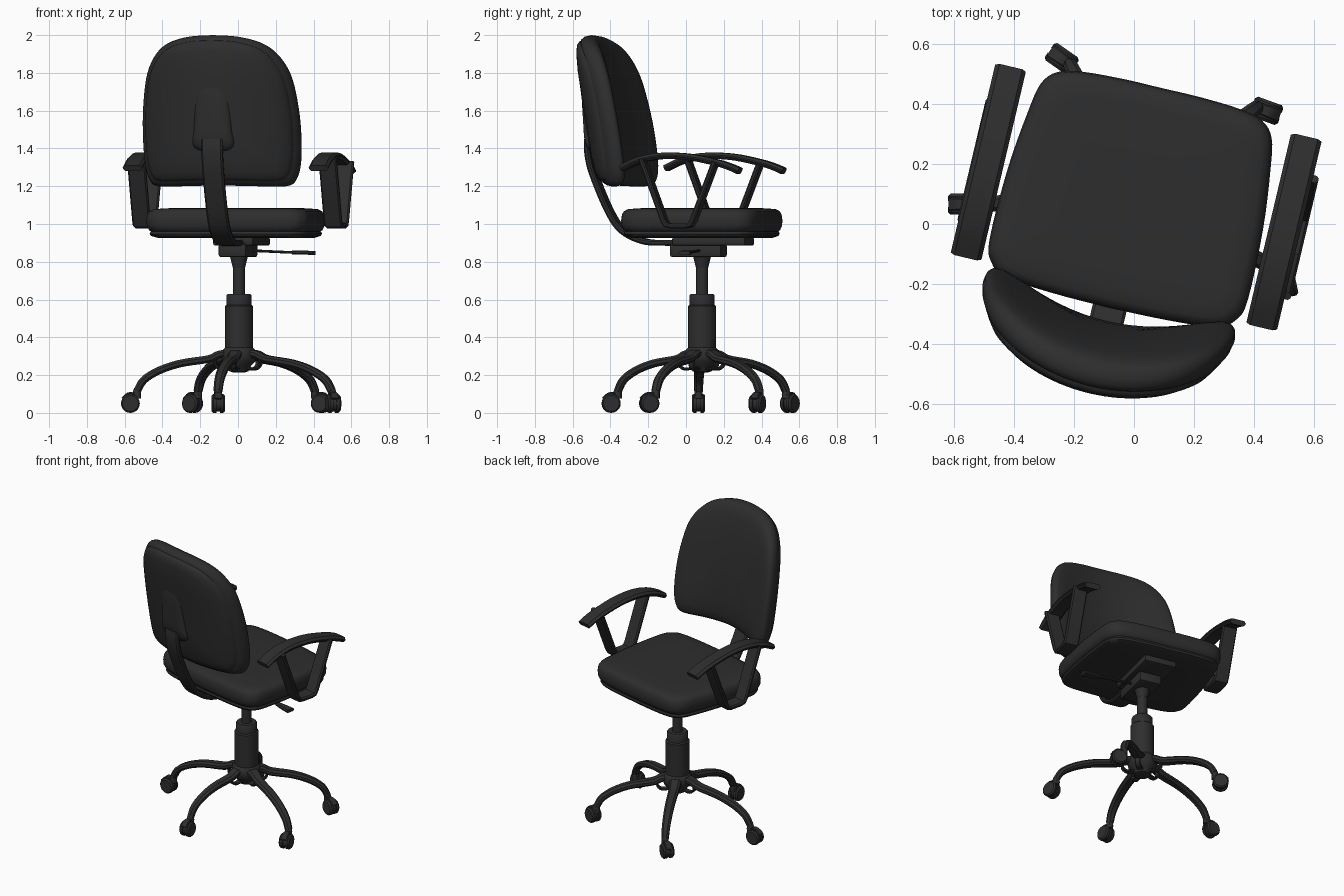
import bpy, bmesh, math
from mathutils import Matrix, Vector

cube = bpy.data.objects.get("Cube")
if cube:
    bpy.data.objects.remove(cube, do_unlink=True)

COLOR = (0.027, 0.027, 0.027, 1)
mat = bpy.data.materials.new("charcoal black")
mat.use_nodes = True
mat.diffuse_color = COLOR
mat.node_tree.nodes["Principled BSDF"].inputs["Base Color"].default_value = COLOR
mat.node_tree.nodes["Principled BSDF"].inputs["Roughness"].default_value = 0.7

CENTRE = Matrix.Translation((0.005, 0.085, 0))
CHAIR = CENTRE @ Matrix.Rotation(math.radians(-13.3), 4, 'Z')


def finish(name, bm, matrix=CHAIR, angle=40):
    bmesh.ops.recalc_face_normals(bm, faces=bm.faces[:])
    bm.transform(matrix)
    mesh = bpy.data.meshes.new(name)
    bm.to_mesh(mesh)
    bm.free()
    mesh.materials.append(mat)
    obj = bpy.data.objects.new(name, mesh)
    bpy.context.collection.objects.link(obj)
    bpy.ops.object.select_all(action='DESELECT')
    obj.select_set(True)
    bpy.context.view_layer.objects.active = obj
    bpy.ops.object.shade_smooth_by_angle(angle=math.radians(angle))


def smooth_path(points, steps=5):
    """Catmull-Rom curve through 2D points."""
    p = [Vector(q) for q in points]
    p = [2 * p[0] - p[1]] + p + [2 * p[-1] - p[-2]]
    out = []
    for a, b, c, d in zip(p, p[1:], p[2:], p[3:]):
        for i in range(steps):
            t = i / steps
            out.append(0.5 * (2 * b + (c - a) * t + (2 * a - 5 * b + 4 * c - d) * t * t
                              + (3 * b - 3 * c + d - a) * t ** 3))
    return out + [p[-2]]


def layered(name, outline, layers, shape=lambda u, v, h: (u, v, h), matrix=CHAIR, angle=40):
    """Stack scaled copies of an outline (scale, height), closed at both ends."""
    bm = bmesh.new()
    n = len(outline)
    mid_v = (min(p[1] for p in outline) + max(p[1] for p in outline)) / 2
    rings = [[bm.verts.new(shape(u * s, mid_v + (v - mid_v) * s, h)) for u, v in outline]
             for s, h in layers]
    for a, b in zip(rings, rings[1:]):
        for i in range(n):
            j = (i + 1) % n
            bm.faces.new((a[i], a[j], b[j], b[i]))
    for ring, (s, h) in ((rings[0], layers[0]), (rings[-1], layers[-1])):
        tip = bm.verts.new(shape(0, mid_v, h))
        for i in range(n):
            bm.faces.new((ring[i], ring[(i + 1) % n], tip))
    finish(name, bm, matrix, angle)


def strip(name, path, w0, w1, thick, matrix=CHAIR, x=0, crown=0.3):
    """Sweep a soft-edged flat bar along a path of (y, z) points."""
    bm = bmesh.new()
    rings = []
    for i, p in enumerate(path):
        t = (path[min(i + 1, len(path) - 1)] - path[max(i - 1, 0)]).normalized()
        w = (w0 + (w1 - w0) * i / (len(path) - 1)) / 2
        k, e = thick / 2, min(thick * crown, w * 0.6)
        section = [(w, -k + e), (w, k - e), (w - e, k), (e - w, k),
                   (-w, k - e), (-w, e - k), (e - w, -k), (w - e, -k)]
        rings.append([bm.verts.new((x + a, p.x - t.y * b, p.y + t.x * b)) for a, b in section])
    for a, b in zip(rings, rings[1:]):
        for i in range(8):
            j = (i + 1) % 8
            bm.faces.new((a[i], a[j], b[j], b[i]))
    bm.faces.new(rings[0])
    bm.faces.new(rings[-1])
    finish(name, bm, matrix)


def box(name, low, high, bevel=0.012):
    bm = bmesh.new()
    low, high = Vector(low), Vector(high)
    bmesh.ops.create_cube(bm, size=1, matrix=Matrix.Translation((low + high) / 2)
                          @ Matrix.Diagonal((*(high - low), 1)))
    bmesh.ops.bevel(bm, geom=bm.edges[:], offset=bevel, segments=2, affect='EDGES', profile=0.5)
    finish(name, bm)


def circle(n):
    return [(math.cos(2 * math.pi * i / n), math.sin(2 * math.pi * i / n)) for i in range(n)]


def mirrored(half):
    right = smooth_path(half, 4)
    return right + [Vector((-p.x, p.y)) for p in reversed(right[1:-1])]


# Seat cushion and pan: rounded square, a little wider at the rear
seat_outline = mirrored([(0, -0.375), (0.2, -0.37), (0.36, -0.355), (0.42, -0.315), (0.442, -0.24),
                         (0.437, 0), (0.415, 0.2), (0.395, 0.3), (0.35, 0.35),
                         (0.27, 0.37), (0.13, 0.378), (0, 0.378)])
layered("seat_cushion", seat_outline,
        [(0.5, 0.955), (0.93, 0.957), (0.97, 0.967), (0.995, 0.99), (1, 1.02), (0.99, 1.05),
         (0.965, 1.068), (0.92, 1.078), (0.8, 1.083), (0.5, 1.086)], angle=60)
layered("seat_pan", seat_outline,
        [(0.5, 0.925), (0.88, 0.927), (0.95, 0.937), (0.965, 0.948), (0.955, 0.96), (0.5, 0.962)])


# Backrest: cushion, rear shell and bar socket share one curved surface
def back_surface(u, v, h):
    return (u, -0.485 - 0.16 * (v - 1.3) + 0.7 * u * u + h, v)


def socket_surface(u, v, h):
    return back_surface(u, v, h * (1 - 0.7 * (v - 1.39)))


back_outline = mirrored([(0, 1.205), (0.2, 1.2), (0.35, 1.2), (0.4, 1.235), (0.425, 1.33),
                         (0.43, 1.5), (0.417, 1.66), (0.388, 1.8), (0.33, 1.9),
                         (0.25, 1.96), (0.13, 1.992), (0, 2.0)])
layered("backrest_cushion", back_outline,
        [(0.3, -0.075), (0.6, -0.07), (0.85, -0.06), (0.95, -0.048), (0.985, -0.03), (1, -0.005),
         (0.99, 0.02), (0.965, 0.037), (0.92, 0.05), (0.8, 0.063), (0.55, 0.073), (0.25, 0.078)],
        back_surface, angle=60)
layered("backrest_shell", back_outline,
        [(0.3, -0.094), (0.6, -0.09), (0.8, -0.083), (0.89, -0.073), (0.93, -0.058), (0.935, -0.035)],
        back_surface, angle=60)
socket_outline = mirrored([(0, 1.385), (0.08, 1.388), (0.113, 1.42), (0.105, 1.5),
                           (0.095, 1.65), (0.07, 1.75), (0, 1.78)])
layered("bar_socket", socket_outline,
        [(0.4, -0.126), (0.7, -0.123), (0.88, -0.115), (0.97, -0.102), (1, -0.075)],
        socket_surface, angle=60)

# Curved bar joining the backrest to the mechanism
strip("backrest_bar", smooth_path([(-0.615, 1.45), (-0.615, 1.38), (-0.59, 1.27), (-0.505, 1.07),
                                   (-0.43, 0.965), (-0.32, 0.91), (-0.2, 0.9), (0.05, 0.9)]),
      0.115, 0.115, 0.03)

# Armrests: arched pad on a V-shaped support
pad_path = smooth_path([(-0.315, 1.295), (-0.22, 1.337), (-0.1, 1.36),
                        (0.05, 1.355), (0.2, 1.325), (0.28, 1.3), (0.325, 1.28)])
support_path = [Vector(p) for p in ((-0.2, 1.345), (-0.08, 1.02), (-0.065, 0.995), (-0.04, 0.99),
                                    (0.04, 0.99), (0.065, 0.995), (0.08, 1.02), (0.2, 1.33))]
for side, pad_x, support_x in (("left", 0.507, 0.53), ("right", -0.505, -0.512)):
    strip(side + "_arm_pad", pad_path, 0.105, 0.105, 0.034, x=pad_x, crown=0.4)
    strip(side + "_arm_support", support_path, 0.098, 0.098, 0.026, x=support_x)

# Tilt mechanism and lever
box("mechanism_plate", (-0.11, -0.14, 0.885), (0.11, 0.26, 0.93))
box("mechanism_body", (-0.075, -0.16, 0.825), (0.075, 0.12, 0.895))
TURN = CHAIR @ Matrix.Rotation(math.radians(-90), 4, 'Z')
strip("lever_rod", [Vector((0.05, 0.86)), Vector((0.16, 0.855)), Vector((0.32, 0.848))],
      0.016, 0.016, 0.014, TURN)
strip("lever_paddle", smooth_path([(0.29, 0.85), (0.33, 0.849), (0.41, 0.847)]),
      0.03, 0.06, 0.021, TURN)

# Gas lift column
ring = circle(32)
layered("gas_rod", ring, [(0.032, 0.6), (0.032, 0.79)])
layered("rod_cone", ring, [(0.033, 0.77), (0.048, 0.83)])
layered("column_cover", ring, [(0.074, 0.3), (0.074, 0.565), (0.066, 0.572), (0.066, 0.622), (0.06, 0.63)])
layered("base_hub", ring, [(0.035, 0.215), (0.05, 0.22), (0.065, 0.25), (0.085, 0.27),
                           (0.092, 0.3), (0.088, 0.33), (0.074, 0.345)])

# Five-star base with swivelled twin-wheel casters: leg angle, reach and caster heading
leg_profile = [(0.1, 0.318), (0.2, 0.308), (0.3, 0.285), (0.57, 0.262), (0.78, 0.225),
               (0.93, 0.175), (1, 0.115)]
lug_path = smooth_path([(0.04, 0.24), (0.095, 0.232), (0.125, 0.255), (0.122, 0.29)], 3)
wheel = circle(20)
legs = [(116, 0.495, 145), (37, 0.505, -20), (-26.5, 0.55, -78), (-104, 0.46, -88), (182, 0.54, 180)]
for i, (angle, reach, swivel) in enumerate(legs, 1):
    spin = CENTRE @ Matrix.Rotation(math.radians(angle - 90), 4, 'Z')
    strip(f"base_leg_{i}", smooth_path([(r * reach, z) for r, z in leg_profile]),
          0.075, 0.045, 0.04, spin)
    strip(f"hub_lug_{i}", lug_path, 0.04, 0.03, 0.014, spin)
    pivot = spin @ Vector((0, reach, 0))
    place = Matrix.Translation(pivot) @ Matrix.Rotation(math.radians(swivel - 90), 4, 'Z')
    layered(f"caster_stem_{i}", circle(12), [(0.022, 0.075), (0.022, 0.115), (0.014, 0.13)],
            matrix=place)
    strip(f"caster_hood_{i}", smooth_path([(-0.015, 0.095), (0.02, 0.102), (0.05, 0.1), (0.078, 0.075)], 3),
          0.035, 0.045, 0.014, place)
    axle = place @ Matrix.Translation((0, 0.035, 0.05)) @ Matrix.Rotation(math.pi / 2, 4, 'Y')
    layered(f"caster_body_{i}", wheel, [(0.042, -0.012), (0.042, 0.012)], matrix=axle)
    for side, sign in (("a", 1), ("b", -1)):
        layered(f"caster_wheel_{i}{side}", wheel,
                [(0.05, sign * 0.01), (0.05, sign * 0.026), (0.042, sign * 0.035)], matrix=axle)
